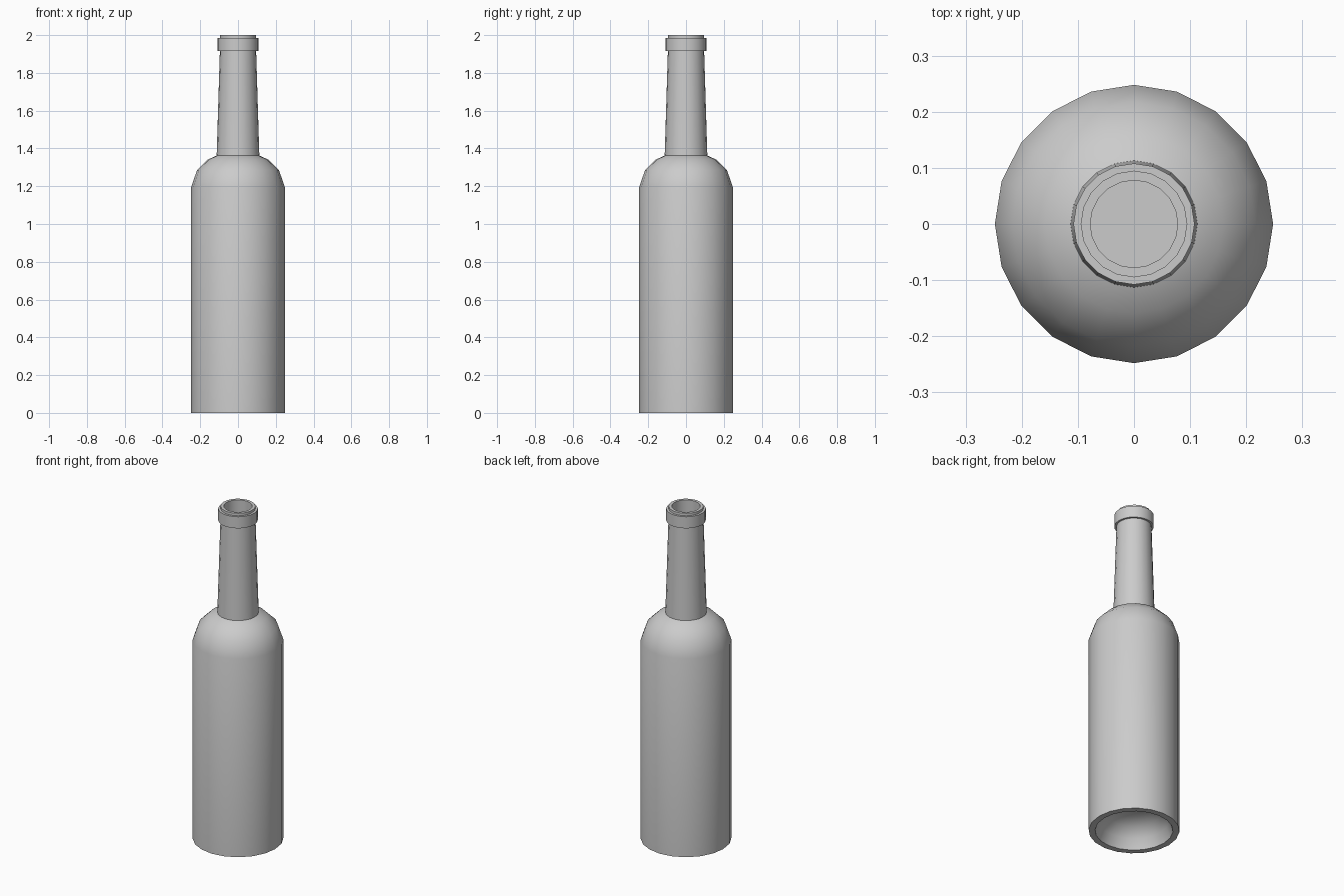
import bpy, bmesh, math

if "Cube" in bpy.data.objects:
    bpy.data.objects.remove(bpy.data.objects["Cube"])

SIDES = 20


def lathe(name, profile):
    """Spin an (r, z) profile about z; r = 0 ends become a single pole."""
    bm = bmesh.new()
    rings = []
    for r, z in profile:
        if r == 0:
            rings.append([bm.verts.new((0, 0, z))] * SIDES)
        else:
            rings.append([bm.verts.new((r * math.cos(2 * math.pi * i / SIDES),
                                        r * math.sin(2 * math.pi * i / SIDES), z))
                          for i in range(SIDES)])
    for a, b in zip(rings, rings[1:]):
        for i in range(SIDES):
            j = (i + 1) % SIDES
            bm.faces.new(list(dict.fromkeys((a[i], a[j], b[j], b[i]))))
    bmesh.ops.recalc_face_normals(bm, faces=bm.faces)
    mesh = bpy.data.meshes.new(name)
    bm.to_mesh(mesh)
    bm.free()
    obj = bpy.data.objects.new(name, mesh)
    bpy.context.collection.objects.link(obj)
    bpy.ops.object.select_all(action='DESELECT')
    obj.select_set(True)
    bpy.context.view_layer.objects.active = obj
    bpy.ops.object.shade_smooth_by_angle(angle=math.radians(32))
    return obj


# hollow base, body, shoulder and neck
punt = [(0, 0.14), (0.08, 0.135), (0.145, 0.11), (0.19, 0.06), (0.213, 0)]
outside = [(0.248, 0), (0.248, 1.195), (0.217, 1.285), (0.159, 1.342),
           (0.113, 1.362), (0.096, 1.915)]
# raised collar and lip
collar = [(0.108, 1.915), (0.108, 1.985), (0.095, 1.985), (0.095, 2.0)]
# mouth and inner wall
inside = [(0.078, 2.0), (0.09, 1.34), (0.145, 1.32), (0.195, 1.27),
          (0.222, 1.19), (0.222, 0.165), (0, 0.165)]

lathe("bottle", punt + outside + collar + inside)
